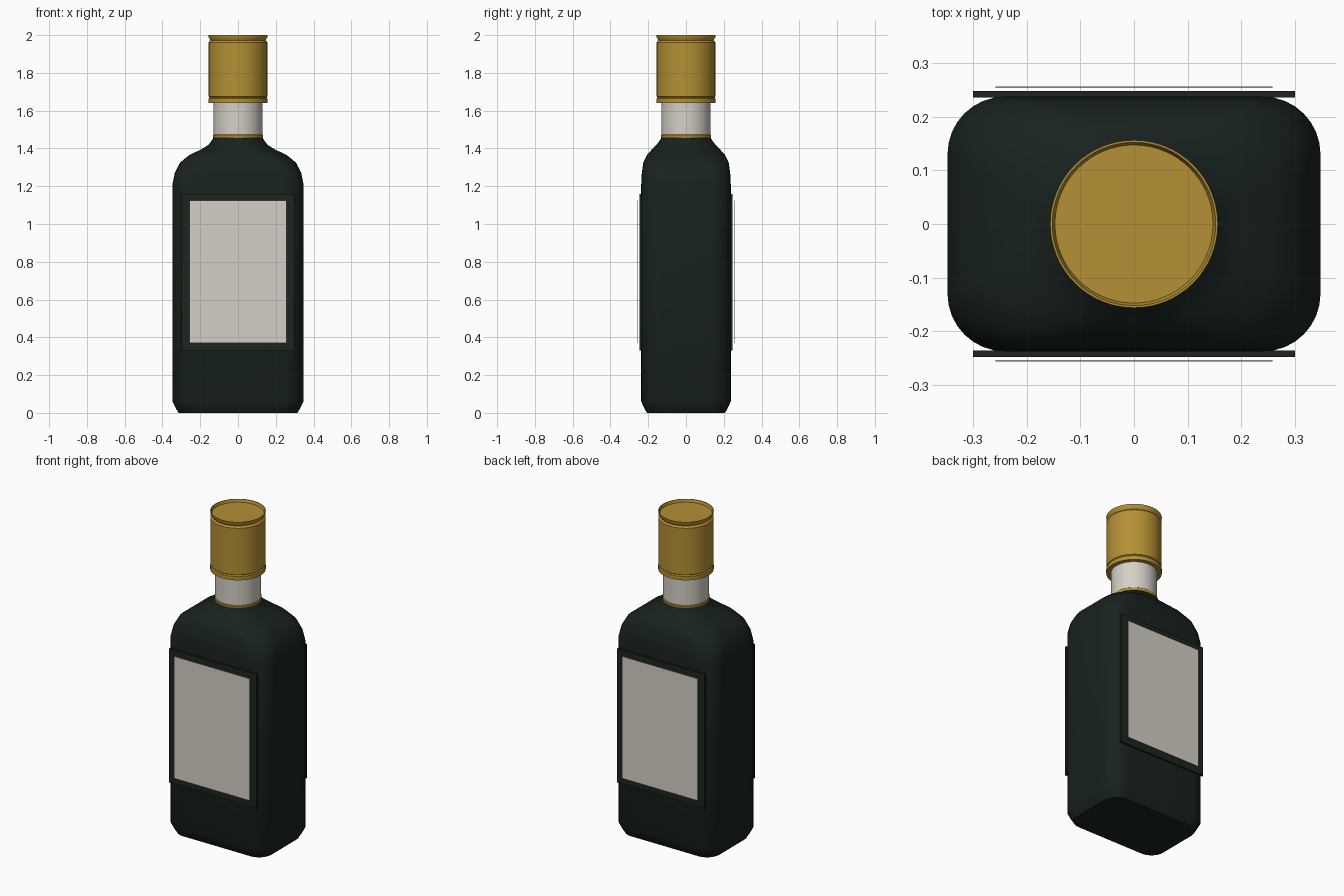
import bpy, bmesh, math

if "Cube" in bpy.data.objects:
    bpy.data.objects.remove(bpy.data.objects["Cube"])


def material(name, rgb):
    m = bpy.data.materials.new(name)
    m.diffuse_color = (*rgb, 1)
    m.use_nodes = True
    m.node_tree.nodes["Principled BSDF"].inputs["Base Color"].default_value = m.diffuse_color
    return m


GLASS = material("dark_glass", (0.009, 0.016, 0.014))
PANEL = material("panel_green", (0.012, 0.018, 0.012))
PAPER = material("cream_paper", (0.66, 0.63, 0.57))
GOLD = material("gold", (0.46, 0.28, 0.035))


def finish(bm, name, mat, angle=35):
    bmesh.ops.recalc_face_normals(bm, faces=bm.faces)
    me = bpy.data.meshes.new(name)
    bm.to_mesh(me)
    bm.free()
    ob = bpy.data.objects.new(name, me)
    bpy.context.collection.objects.link(ob)
    me.materials.append(mat)
    bpy.ops.object.select_all(action='DESELECT')
    ob.select_set(True)
    bpy.context.view_layer.objects.active = ob
    bpy.ops.object.shade_smooth_by_angle(angle=math.radians(angle))
    return ob


def loft(name, rings, mat, angle=35):
    """Skin a stack of closed rings and cap both ends."""
    bm = bmesh.new()
    rows = [[bm.verts.new(p) for p in ring] for ring in rings]
    n = len(rows[0])
    for a, b in zip(rows, rows[1:]):
        for i in range(n):
            j = (i + 1) % n
            bm.faces.new((a[i], a[j], b[j], b[i]))
    bm.faces.new(rows[0][::-1])
    bm.faces.new(rows[-1])
    return finish(bm, name, mat, angle)


def rounded_rect(z, hx, hy, r, seg=8):
    pts = []
    for k, (sx, sy) in enumerate(((1, 1), (-1, 1), (-1, -1), (1, -1))):
        for i in range(seg + 1):
            a = (k + i / seg) * math.pi / 2
            pts.append((sx * (hx - r) + r * math.cos(a),
                        sy * (hy - r) + r * math.sin(a), z))
    return pts


def circle(r, z, n=64):
    return [(r * math.cos(2 * math.pi * i / n), r * math.sin(2 * math.pi * i / n), z)
            for i in range(n)]


def lathe(name, profile, mat):
    return loft(name, [circle(r, z) for r, z in profile], mat)


def box(name, hx, y0, y1, z0, z1, mat):
    bm = bmesh.new()
    bmesh.ops.create_cube(bm, size=1)
    for v in bm.verts:
        v.co = (v.co.x * 2 * hx, (y0 + y1) / 2 + v.co.y * (y1 - y0),
                (z0 + z1) / 2 + v.co.z * (z1 - z0))
    return finish(bm, name, mat)


# Bottle body: rounded rectangle blending into the round neck
sections = [
    (0.0, 0.315, 0.207, 0.085), (0.025, 0.329, 0.221, 0.095),
    (0.06, 0.347, 0.237, 0.107), (1.21, 0.347, 0.237, 0.107),
    (1.27, 0.335, 0.234, 0.115), (1.325, 0.307, 0.226, 0.125),
    (1.365, 0.258, 0.207, 0.135), (1.395, 0.195, 0.18, 0.14),
    (1.42, 0.155, 0.155, 0.14), (1.46, 0.127, 0.127, 0.124)]
loft("bottle_body", [rounded_rect(*s) for s in sections], GLASS, 40)

# Neck trim and wrap
lathe("neck_ring", [(0.131, 1.453), (0.133, 1.456), (0.133, 1.47), (0.13, 1.473)], GOLD)
lathe("neck_wrap", [(0.13, 1.468), (0.13, 1.66)], PAPER)

# Cap: bottom flange, sleeve, groove, flared lip with a recessed top
lathe("cap", [(0.13, 1.64), (0.156, 1.64), (0.156, 1.664), (0.151, 1.67),
              (0.155, 1.674), (0.155, 1.962), (0.152, 1.966), (0.145, 1.972),
              (0.155, 1.988), (0.156, 2.0), (0.152, 2.0), (0.147, 1.983)], GOLD)

# Framed labels on both broad sides
for side, s in (("front", -1), ("back", 1)):
    box(side + "_label_panel", 0.30, *sorted((s * 0.235, s * 0.247)), 0.33, 1.16, PANEL)
    box(side + "_label", 0.258, *sorted((s * 0.253, s * 0.256)), 0.37, 1.125, PAPER)
